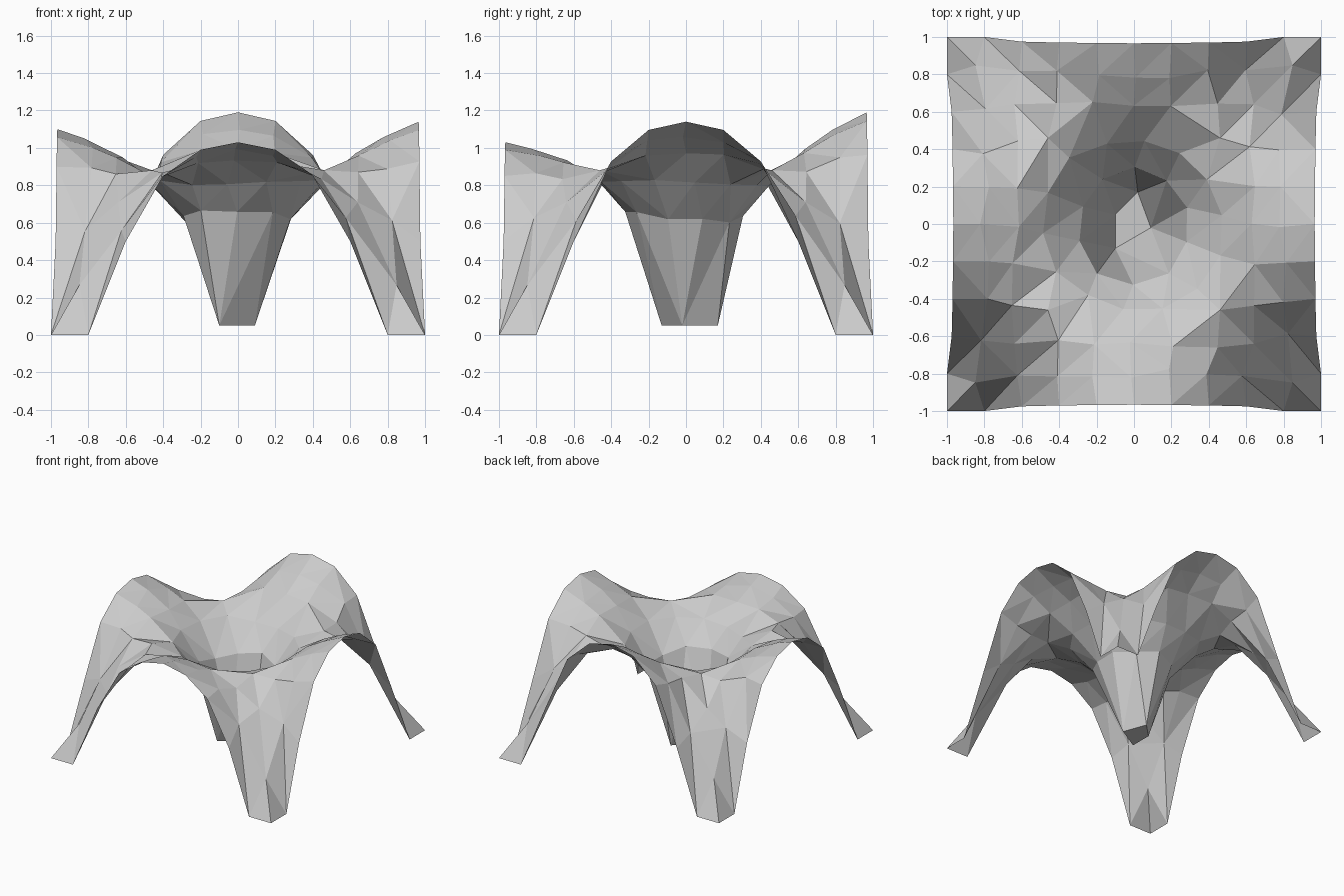
import bpy, math, random
from mathutils import Vector
from mathutils.geometry import delaunay_2d_cdt

if "Cube" in bpy.data.objects:
    bpy.data.objects.remove(bpy.data.objects["Cube"])

random.seed(4)


def interp(v, table):
    for (a, za), (b, zb) in zip(table, table[1:]):
        if v <= b:
            return za + (zb - za) * max(0, v - a) / (b - a)
    return table[-1][1]


# Profiles: arched rim, and central funnel by radius
ARCH = [(0, 1.03), (0.2, 0.99), (0.4, 0.85), (0.6, 0.50), (0.8, 0), (1, 0)]
FUNNEL = [(0.1, 0.05), (0.30, 0.63), (0.45, 0.80), (0.57, 0.88), (0.7, 0.88)]


def height(x, y):
    """Four legs and four differently raised lobes around a funnel."""
    m, n = max(abs(x), abs(y)), min(abs(x), abs(y))
    if abs(y) >= abs(x):
        peak = 1.03 if y < 0 else 1.19
    else:
        peak = 1.10 if x < 0 else 1.14
    rim = interp(n, ARCH) + (peak - 1.03) * max(0, 1 - (n / 0.6) ** 3)
    t = min(1, max(0, (m - 0.5) / 0.5))
    bulge = interp(n, [(0, 1.45), (0.6, 1.4), (0.85, 1)])
    t = 1 - (1 - t) ** bulge
    base = interp(math.hypot(x, y), FUNNEL)
    return base + (rim - base) * t


def square_ring(h, n, jitter):
    """Points around a square of half-size h, n segments per side."""
    pts = []
    for i in range(n):
        s = -h + 2 * h * i / n
        for x, y in ((s, -h), (h, s), (-s, h), (-h, -s)):
            j = 0 if i == 0 else jitter
            pts.append((x + random.uniform(-j, j), y + random.uniform(-j, j)))
    return pts


def round_ring(r, n, phase, jitter):
    pts = []
    for i in range(n):
        a, q = phase + math.tau * i / n, r + random.uniform(-jitter, jitter)
        pts.append((q * math.cos(a), q * math.sin(a)))
    return pts


# Plan points: funnel foot, funnel rings, saddle points, square rings
foot = [(0.02, 0.17), (-0.10, 0.05), (-0.10, -0.13), (0.09, -0.02)]
plan = [(x, y, 0.05) for x, y in foot]
loose = round_ring(0.31, 10, 0.3, 0.025) + round_ring(0.47, 14, 0.1, 0.03)
loose += [(a * 0.46, b * 0.46) for a in (-1, 1) for b in (-1, 1)]
loose += square_ring(0.64, 6, 0.025)
loose += [(x * 1.06, y * 1.06) if abs(abs(x) - abs(y)) < 1e-6 else (x, y)
          for x, y in square_ring(0.8, 8, 0.025)]
rim = [(round(x, 4), round(y, 4)) for x, y in square_ring(1.0, 10, 0)]
plan += [(x, y, height(x, y)) for x, y in loose + rim]

# Triangulate in plan, then lift to height and draw the free rims inward
co, _, faces, orig, _, _ = delaunay_2d_cdt(
    [Vector(p[:2]) for p in plan], [], [], 0, 1e-5)
INSET = [(0, 0.966), (0.4, 0.97), (0.6, 0.975), (0.8, 1), (1, 1)]
verts = []
for v, src in zip(co, orig):
    x, y, z = v.x, v.y, plan[src[0]][2]
    if abs(v.y) > 0.999:
        y *= interp(abs(v.x), INSET)
    if abs(v.x) > 0.999:
        x *= interp(abs(v.y), INSET)
    verts.append((x, y, z))

# Vaulted canopy shell, flat shaded
mesh = bpy.data.meshes.new("vaulted_canopy")
mesh.from_pydata(verts, [], faces)
mesh.update()
canopy = bpy.data.objects.new("vaulted_canopy", mesh)
bpy.context.collection.objects.link(canopy)
